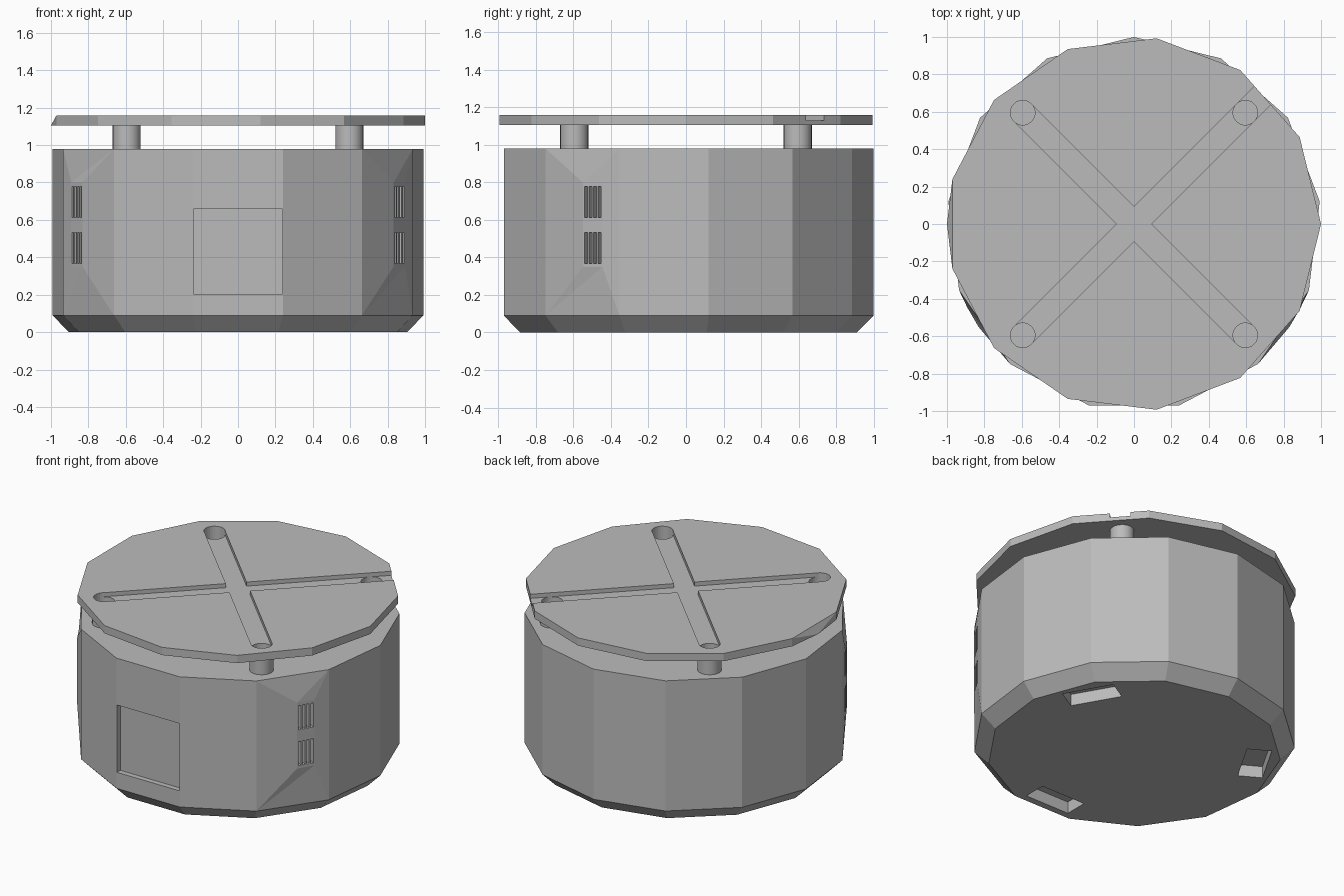
import bpy
import bmesh
from math import sin, cos, pi, radians, sqrt
from mathutils import Matrix, Vector

old = bpy.data.objects.get("Cube")
if old:
    bpy.data.objects.remove(old, do_unlink=True)

grey = bpy.data.materials.new("plain grey")
grey.use_nodes = True
colour = (0.5, 0.5, 0.5, 1)
grey.diffuse_color = colour
grey.node_tree.nodes["Principled BSDF"].inputs["Base Color"].default_value = colour

SIDES = 13


def make(name, bm):
    bmesh.ops.recalc_face_normals(bm, faces=bm.faces)
    mesh = bpy.data.meshes.new(name)
    bm.to_mesh(mesh)
    bm.free()
    mesh.materials.append(grey)
    obj = bpy.data.objects.new(name, mesh)
    bpy.context.collection.objects.link(obj)
    return obj


def ring(bm, radius, z, start, count=SIDES):
    angles = [start + 2 * pi * i / count for i in range(count)]
    return [bm.verts.new((radius * cos(a), radius * sin(a), z)) for a in angles]


def loft(bm, rings):
    for low, high in zip(rings, rings[1:]):
        for i in range(len(low)):
            j = (i + 1) % len(low)
            bm.faces.new((low[i], low[j], high[j], high[i]))
    bm.faces.new(rings[0])
    bm.faces.new(rings[-1])


def add_box(bm, centre, size, angle=0.0):
    """Box centred on a point, its x axis turned about z."""
    mat = (Matrix.Translation(centre) @ Matrix.Rotation(angle, 4, 'Z')
           @ Matrix.Diagonal((*size, 1)))
    bmesh.ops.create_cube(bm, size=1, matrix=mat)


def add_rod(bm, centre, radius, height):
    bmesh.ops.create_cone(bm, cap_ends=True, segments=24, radius1=radius, radius2=radius,
                          depth=height, matrix=Matrix.Translation(centre))


def cut(obj, bm):
    cutter = make("cutter", bm)
    cutter.hide_render = True
    mod = obj.modifiers.new("cut", 'BOOLEAN')
    mod.operation = 'DIFFERENCE'
    mod.solver = 'EXACT'
    mod.use_self = True
    mod.object = cutter
    bpy.context.view_layer.objects.active = obj
    bpy.ops.object.modifier_apply(modifier=mod.name)
    bpy.data.objects.remove(cutter, do_unlink=True)


# Drum body with a chamfered foot
bm = bmesh.new()
loft(bm, [ring(bm, 0.91, 0, pi / 2), ring(bm, 1, 0.09, pi / 2), ring(bm, 1, 0.98, pi / 2)])

# Raised vent panels, one on each front corner
vent_angles = (radians(-30), radians(210))
for a in vent_angles:
    out, side = Vector((cos(a), sin(a), 0)), Vector((-sin(a), cos(a), 0))
    bm.faces.ensure_lookup_table()
    walls = [f for f in bm.faces if len(f.verts) == 4 and abs(f.normal.z) < 0.1]
    bm.normal_update()
    walls = [f for f in bm.faces if len(f.verts) == 4 and abs(f.normal.z) < 0.1]
    wall = max(walls, key=lambda f: abs(f.normal.dot(out)) if f.calc_center_median().dot(out) > 0 else 0)
    corners = list(wall.verts)
    bm.faces.remove(wall)
    panel = {}
    for c in corners:
        s = 1 if c.co.dot(side) > 0 else -1
        z = 0.8 if c.co.z > 0.5 else 0.35
        panel[c] = bm.verts.new(out * 0.995 + side * s * 0.06 + Vector((0, 0, z)))
    for i, c in enumerate(corners):
        d = corners[(i + 1) % 4]
        bm.faces.new((c, d, panel[d]))
        bm.faces.new((c, panel[d], panel[c]))
    bm.faces.new([panel[c] for c in corners])
body = make("drum_body", bm)

# Vent slots
bm = bmesh.new()
for a in vent_angles:
    out, side = Vector((cos(a), sin(a), 0)), Vector((-sin(a), cos(a), 0))
    for z in (0.45, 0.695):
        for k in range(4):
            centre = out + side * (k - 1.5) * 0.028 + Vector((0, 0, z))
            add_box(bm, centre, (0.1, 0.018, 0.165), a)
cut(body, bm)

# Front hatch recess
bm = bmesh.new()
add_box(bm, (0, -0.98, 0.43), (0.472, 0.09, 0.46))
cut(body, bm)

# Three pockets under the foot
bm = bmesh.new()
for deg in (30, 150, 270):
    a = radians(deg)
    add_box(bm, (0.76 * cos(a), 0.76 * sin(a), 0), (0.155, 0.335, 0.16), a)
cut(body, bm)

# Lid with one bottom edge drawn out to a point
bm = bmesh.new()
bottom, top = ring(bm, 1, 1.105, 0), ring(bm, 1, 1.158, 0)
loft(bm, [bottom, top])
edge = min(bm.edges, key=lambda e: sum(v.co.x + v.co.z for v in e.verts))
new = bmesh.ops.subdivide_edges(bm, edges=[edge], cuts=1)["geom_inner"]
for v in new:
    if isinstance(v, bmesh.types.BMVert):
        v.co.x = -1
bmesh.ops.triangulate(bm, faces=[f for f in bm.faces if len(f.verts) == 5])
lid = make("lid", bm)

# Crossed grooves, one arm running out through the rim
POST = 0.595
reach = POST * sqrt(2)
bm = bmesh.new()
add_box(bm, (0, 0, 1.18), (2 * reach, 0.13, 0.1), -pi / 4)
cut(lid, bm)
bm = bmesh.new()
mid = (1.2 - reach) / 2 * cos(pi / 4)
add_box(bm, (mid, mid, 1.18), (1.2 + reach, 0.13, 0.1), pi / 4)
cut(lid, bm)

# Hollow posts under the groove ends, with holes through the lid
spots = [(x, y) for x in (-POST, POST) for y in (-POST, POST)]
holes = bmesh.new()
for x, y in spots:
    add_rod(holes, (x, y, 1.1), 0.066, 0.2)
    bm = bmesh.new()
    add_rod(bm, (x, y, 1.04), 0.075, 0.14)
    post = make("post", bm)
    bm = bmesh.new()
    add_rod(bm, (x, y, 1.1), 0.066, 0.2)
    cut(post, bm)
    for p in post.data.polygons:
        p.use_smooth = abs(p.normal.z) < 0.5
cut(lid, holes)
